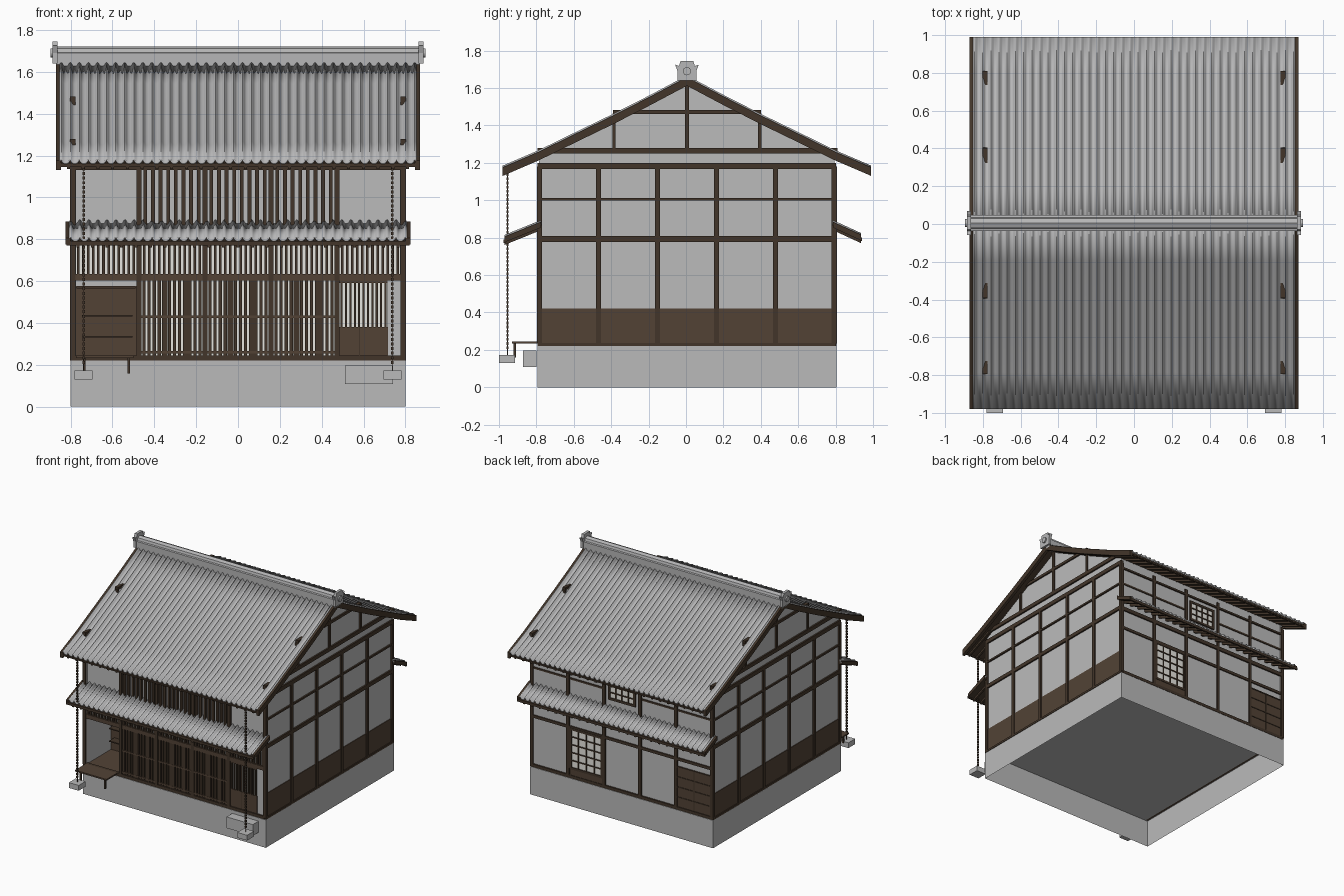
import bpy, bmesh, math
from mathutils import Matrix

if "Cube" in bpy.data.objects:
    bpy.data.objects.remove(bpy.data.objects["Cube"], do_unlink=True)


def material(name, r, g, b):
    m = bpy.data.materials.new(name)
    m.use_nodes = True
    m.diffuse_color = (r, g, b, 1)
    m.node_tree.nodes["Principled BSDF"].inputs["Base Color"].default_value = (r, g, b, 1)
    return m


PLASTER = material("plaster", .5, .5, .5)
STONE = material("stone", .49, .49, .49)
TILE = material("roof tile", .47, .47, .475)
TIMBER = material("dark timber", .055, .036, .023)
WOOD = material("brown wood", .085, .055, .036)
PAPER = material("paper screen", .82, .81, .76)


def finish(name, mat, bm, recalc=True):
    if recalc:
        bmesh.ops.recalc_face_normals(bm, faces=bm.faces)
    mesh = bpy.data.meshes.new(name)
    bm.to_mesh(mesh)
    bm.free()
    mesh.materials.append(mat)
    ob = bpy.data.objects.new(name, mesh)
    bpy.context.collection.objects.link(ob)
    return ob


def boxes(name, mat, items):
    """Boxes given as (x0, x1, y0, y1, z0, z1), joined in one object."""
    bm = bmesh.new()
    for x0, x1, y0, y1, z0, z1 in items:
        place = Matrix.Translation(((x0 + x1) / 2, (y0 + y1) / 2, (z0 + z1) / 2))
        size = Matrix.Diagonal((abs(x1 - x0), abs(y1 - y0), abs(z1 - z0), 1))
        bmesh.ops.create_cube(bm, size=1, matrix=place @ size)
    return finish(name, mat, bm)


def prisms(name, mat, profile, spans):
    """A (y, z) outline extruded along x over each span."""
    bm = bmesh.new()
    for x0, x1 in spans:
        a = [bm.verts.new((x0, y, z)) for y, z in profile]
        b = [bm.verts.new((x1, y, z)) for y, z in profile]
        bm.faces.new(a)
        bm.faces.new(b[::-1])
        for i in range(len(a)):
            j = (i + 1) % len(a)
            bm.faces.new((a[i], b[i], b[j], a[j]))
    return finish(name, mat, bm)


def band(path, top, bottom):
    """Closed outline between two vertical offsets of a path."""
    return [(y, z + top) for y, z in path] + [(y, z + bottom) for y, z in path[::-1]]


def tiles(name, path, half, rolls, seg=8):
    """Roof surface with round rolls running down the slope."""
    bm = bmesh.new()
    rows = []
    for y, z in path:
        row = []
        for j in range(rolls * seg + 1):
            t = (j % seg) / seg
            h = .018 * math.sin(math.pi * (t - .2) / .6) if .2 < t < .8 else 0
            row.append(bm.verts.new((-half + 2 * half * j / (rolls * seg), y, z - .006 + h)))
        rows.append(row)
    for a, b in zip(rows, rows[1:]):
        for j in range(rolls * seg):
            bm.faces.new((a[j], a[j + 1], b[j + 1], b[j]))
    if path[-1][0] < path[0][0]:
        bmesh.ops.reverse_faces(bm, faces=bm.faces)
    ob = finish(name, TILE, bm, False)
    mod = ob.modifiers.new("thickness", "SOLIDIFY")
    mod.thickness, mod.offset = .008, -1
    bpy.ops.object.select_all(action="DESELECT")
    ob.select_set(True)
    bpy.context.view_layer.objects.active = ob
    bpy.ops.object.shade_smooth_by_angle(angle=math.radians(40))


def steps(a, b, pitch):
    n = max(1, round((b - a) / pitch))
    return [a + (b - a) * (i + .5) / n for i in range(n)]


C = .005                     # ridge line in y
F, B = C - .8, C + .8        # front and back faces
POSTS = [-.788 + .3152 * i for i in range(6)]
BAYS = [(a + .012, b - .012) for a, b in zip(POSTS, POSTS[1:])]
SIDES = (-1, 1)

# Foundation: hollow underneath, with the floor at its top
bm = bmesh.new()
bmesh.ops.create_cube(bm, size=1, matrix=Matrix.Translation((0, C, .11)) @ Matrix.Diagonal((1.6, 1.6, .22, 1)))
bmesh.ops.delete(bm, geom=[f for f in bm.faces if f.normal.z < -.5], context="FACES_ONLY")
finish("foundation", STONE, bm, False)

# Gable walls and their timber frame
gable = [(F + .01, .22), (B - .01, .22), (B - .01, 1.22), (C + .4, 1.415), (C, 1.62), (C - .4, 1.415), (F + .01, 1.22)]
prisms("gable_walls", PLASTER, gable, [(-.79, -.775), (.775, .79)])
boxes("gable_dado", WOOD, [(s * .78, s * .795, F + .01, B - .01, .22, .42) for s in SIDES])
frame = []
for s in SIDES:
    x0, x1 = s * .776, s * .802
    for y in POSTS:
        frame.append((x0, x1, C + y - .013, C + y + .013, .235, 1.18))
    for z, h in ((.793, .015), (1.183, .016), (.23, .008), (1.005, .007)):
        frame.append((x0, x1, F + .002, B - .002, z - h, z + h))
    frame.append((x0, x1, F, B + .005, 1.25, 1.28))
    frame.append((x0, x1, C - .395, C + .395, 1.462, 1.483))
    frame.append((x0, x1, C - .011, C + .011, 1.28, 1.62))
    for y in (-.39, .39):
        frame.append((x0, x1, C + y - .009, C + y + .009, 1.28, 1.465))
boxes("gable_frame", TIMBER, frame)

# Front and back posts with their long beams
long_frame = []
for x in POSTS:
    for y in (F, B - .026):
        long_frame.append((x - .012, x + .012, y, y + .026, .235, 1.18))
for y in (F, B - .024):
    for z0, z1 in ((.222, .245), (.77, .8), (1.13, 1.145)):
        long_frame.append((-.79, .79, y, y + .024, z0, z1))
boxes("wall_frame", TIMBER, long_frame)
boxes("front_lintel", WOOD, [(-.78, .78, F + .002, F + .024, .603, .635)])

# Front wall panels
boxes("front_plaster", PLASTER, [(-.78, .78, F + .02, F + .03, .78, 1.22),
                                 (.715, .78, F + .012, F + .03, .24, .61)])
boxes("front_screens", PAPER, [(-.78, .78, F + .02, F + .03, .62, .78),
                               (BAYS[1][0], .72, F + .02, F + .03, .24, .61)])

# Lattices: transom, ground floor bays and upper windows
transom, lattice, rails, upper = [], [], [], []
for a, b in BAYS:
    transom += [(x - .006, x + .006, F + .006, F + .02, .635, .77) for x in steps(a, b, .0245)]
for a, b in BAYS[1:4]:
    lattice += [(x - .0075, x + .0075, F + .005, F + .02, .245, .603) for x in steps(a, b, .0245)]
    mid = (a + b) / 2
    lattice += [(x - .014, x + .014, F + .004, F + .02, .245, .603) for x in (mid - .035, mid + .07)]
    rails += [(a, b, F + .003, F + .02, z - .006, z + .006) for z in (.26, .43)]
    upper += [(x - .009, x + .009, F + .003, F + .02, .86, 1.13) for x in steps(a, b, .037)]
boxes("transom_slats", TIMBER, transom)
boxes("bay_lattice", TIMBER, lattice)
boxes("bay_rails", WOOD, rails)
boxes("upper_lattice", TIMBER, upper)

# Front door
d0, d1 = BAYS[4][0], .715
boxes("door_panel", WOOD, [(d0, d1, F + .008, F + .025, .245, .382), (d0, d1, F + .008, F + .025, .59, .605)])
boxes("door_slats", TIMBER, [(x - .005, x + .005, F + .008, F + .02, .38, .6) for x in steps(d0, d1, .0215)]
      + [(x - .002, x + .002, F + .006, F + .02, .245, .382) for x in (.58, d1)])

# Entrance alcove with shelves
a, b = BAYS[0]
deep = F + .32
boxes("alcove_plaster", PLASTER, [(b, b + .01, F + .02, deep, .23, .63), (a, b, deep, deep + .01, .575, .63),
                                  (a - .01, a, F + .02, deep, .23, .63)])
boxes("alcove_wood", WOOD, [(a, b, F, deep, .222, .238), (a, b, deep - .005, deep + .01, .23, .578),
                            (a, b, F + .02, deep, .625, .635)])
boxes("alcove_shelves", TIMBER, [(a + .03, b - .02, deep - .07, deep, z, z + .008) for z in (.33, .43)]
      + [(a + .005, b - .005, deep - .02, deep, .565, .575)])

# Bench
boxes("bench_top", WOOD, [(-.775, -.5, -.93, F + .01, .234, .245)])
boxes("bench_legs", TIMBER, [(x - .006, x + .006, -.921, -.909, .16, .236) for x in (-.735, -.522)])

# Back wall, screen door, small window and boarded panel
boxes("back_plaster", PLASTER, [(-.78, .78, B - .03, B - .012, .22, 1.22)])
boxes("back_rails", TIMBER, [(-.78, .78, B - .02, B - .003, .61, .632)]
      + [(p, q, B - .02, B - .005, .998, 1.012) for i, (p, q) in enumerate(BAYS) if i != 2])


def paned(name, x0, x1, z0, z1, cols, rows):
    boxes(name + "_paper", PAPER, [(x0, x1, B - .02, B - .008, z0, z1)])
    bars = [(x0 + (x1 - x0) * i / cols, .009 if i in (0, cols) else .004) for i in range(cols + 1)]
    cross = [(z0 + (z1 - z0) * i / rows, .009 if i in (0, rows) else .004) for i in range(rows + 1)]
    boxes(name + "_bars", TIMBER, [(x - w, x + w, B - .018, B - .001, z0, z1) for x, w in bars]
          + [(x0 - .008, x1 + .008, B - .018, B - .001, z - w, z + w) for z, w in cross])


paned("back_door", .175, .45, .3, .61, 4, 5)
boxes("back_door_foot", WOOD, [(.17, .455, B - .02, B - .004, .24, .3)])
paned("back_window", -.11, .11, .94, 1.09, 4, 3)
p, q = BAYS[0]
boxes("back_boards", WOOD, [(p, q, B - .02, B - .006, .235, .56)])
boxes("back_battens", TIMBER, [(p, q, B - .02, B - .002, z - .004, z + .004) for z in (.32, .4, .48, .56)]
      + [((p + q) / 2 - .004, (p + q) / 2 + .004, B - .02, B - .003, .235, .56)])

# Roof slopes: tiles, boarding, rafters and barge boards
MAIN = [(0, 1.655), (.2, 1.549), (.4, 1.447), (.6, 1.35), (.79, 1.257), (.985, 1.173)]
EAVE = [(.74, 1.281), (.79, 1.257), (.975, 1.177)]


def roof(name, path, tail, half, rolls, thick):
    tiles(name + "_tiles", path, half, rolls)
    prisms(name + "_boarding", TIMBER, band(path, -.014, -.024), [(-half + .01, half - .01)])
    prisms(name + "_rafters", TIMBER, band(tail, -.024, -.042),
           [(x - .007, x + .007) for x in steps(-half + .02, half - .02, .07)])
    prisms(name + "_barge_boards", TIMBER, band(path, .003, -thick),
           [(-half - .004, -half + .02), (half - .02, half + .004)])
    (y, z) = tail[-1]
    boxes(name + "_fascia", TIMBER, [(-half, half, y - .006, y + .006, z - .032, z - .012)])


for s, side in zip(SIDES, ("front", "back")):
    roof("main_roof_" + side, [(C + s * y, z) for y, z in MAIN], [(C + s * y, z) for y, z in EAVE], .866, 40, .043)
    edge = -.97 if s < 0 else .935
    low = .803 if s < 0 else .813
    slope = [(C + s * .78, .882), (edge, low)]
    roof("lower_roof_" + side, slope, slope, .82, 38, .028)

# Ridge with end ornaments
prisms("ridge", TILE, [(C - .042, 1.625), (C - .042, 1.69), (C - .03, 1.693), (C - .025, 1.712), (C, 1.722),
                       (C + .025, 1.712), (C + .03, 1.693), (C + .042, 1.69), (C + .042, 1.625)], [(-.87, .87)])
half_ornament = [(.05, 1.64), (.05, 1.69), (.063, 1.725), (.042, 1.718), (.034, 1.745)]
outline = [(C + y, z) for y, z in half_ornament] + [(C - y, z) for y, z in half_ornament[::-1]]
prisms("ridge_ornaments", TILE, outline, [(-.885, -.862), (.862, .885)])
bm = bmesh.new()
for s in SIDES:
    bmesh.ops.create_cone(bm, cap_ends=True, segments=16, radius1=.022, radius2=.022, depth=.02,
                          matrix=Matrix.Translation((s * .885, C, 1.69)) @ Matrix.Rotation(math.pi / 2, 4, "Y"))
finish("ornament_discs", TILE, bm)

# Rain chains, basins and the step stone
links = []
for s in SIDES:
    for i in range(43):
        z = .205 + .022 * i
        links.append((s * .737 - .006, s * .737 + .006, -.961, -.949, z, z + .014))
    links.append((s * .737 - .002, s * .737 + .002, -.957, -.953, .17, 1.15))
boxes("rain_chains", TIMBER, links)
boxes("chain_basins", STONE, [(s * .737 - .043, s * .737 + .043, -1, -.915, .13, .172) for s in SIDES])
boxes("step_stone", STONE, [(.51, .74, -.872, -.8, .108, .197)])
